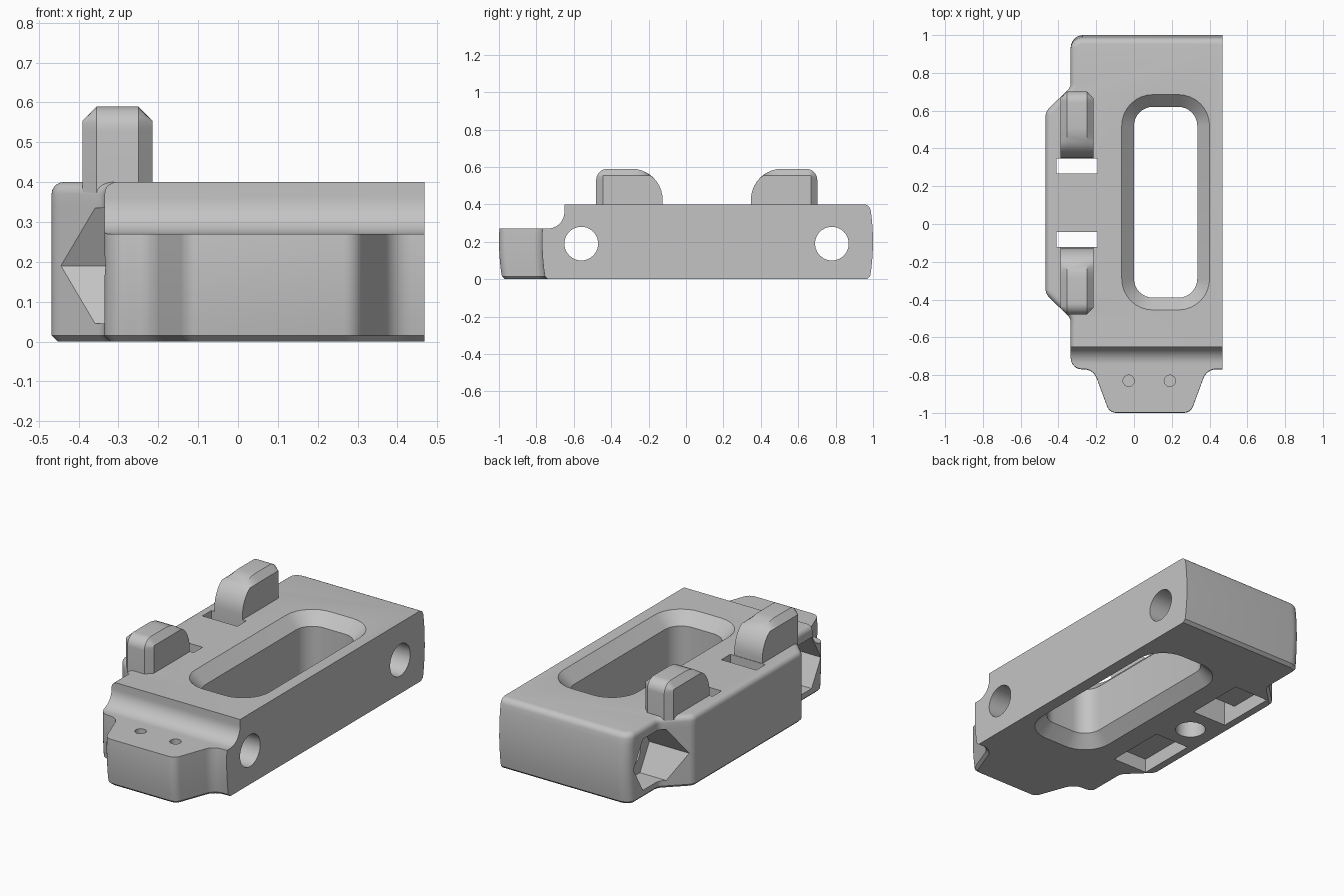
import bpy, bmesh, math
from mathutils import Vector

if "Cube" in bpy.data.objects:
    bpy.data.objects.remove(bpy.data.objects["Cube"], do_unlink=True)

grey = bpy.data.materials.new("plain grey")
grey.use_nodes = True
grey.diffuse_color = (0.55, 0.55, 0.55, 1)
grey.node_tree.nodes["Principled BSDF"].inputs["Base Color"].default_value = (0.55, 0.55, 0.55, 1)


def fillet(corners, steps=6):
    """Round each (x, y, radius) corner of a closed polygon."""
    out, n = [], len(corners)
    for i, (x, y, r) in enumerate(corners):
        p = Vector((x, y))
        if r == 0:
            out.append(p)
            continue
        a = (Vector(corners[i - 1][:2]) - p).normalized()
        b = (Vector(corners[(i + 1) % n][:2]) - p).normalized()
        half = a.angle(b) / 2
        centre = p + (a + b).normalized() * (r / math.sin(half))
        start = p + a * (r / math.tan(half)) - centre
        end = p + b * (r / math.tan(half)) - centre
        sweep = start.angle_signed(end)
        for k in range(steps + 1):
            t = -sweep * k / steps
            c, s = math.cos(t), math.sin(t)
            out.append(centre + Vector((start.x * c - start.y * s, start.x * s + start.y * c)))
    return out


def loft(name, rings):
    """Closed solid through rings that have equal point counts."""
    bm = bmesh.new()
    vs = [[bm.verts.new(p) for p in ring] for ring in rings]
    n = len(rings[0])
    bm.faces.new(vs[0])
    bm.faces.new(vs[-1])
    for lo, hi in zip(vs, vs[1:]):
        for i in range(n):
            j = (i + 1) % n
            bm.faces.new((lo[i], lo[j], hi[j], hi[i]))
    bmesh.ops.remove_doubles(bm, verts=bm.verts, dist=0.0002)
    bmesh.ops.recalc_face_normals(bm, faces=bm.faces)
    me = bpy.data.meshes.new(name)
    bm.to_mesh(me)
    bm.free()
    me.materials.append(grey)
    ob = bpy.data.objects.new(name, me)
    bpy.context.collection.objects.link(ob)
    return ob


def activate(ob):
    for o in bpy.context.selected_objects:
        o.select_set(False)
    ob.select_set(True)
    bpy.context.view_layer.objects.active = ob


def cut(ob, cutter):
    cutter.hide_render = True
    activate(ob)
    mod = ob.modifiers.new("cut", "BOOLEAN")
    mod.operation = "DIFFERENCE"
    mod.solver = "EXACT"
    mod.object = cutter
    bpy.ops.object.modifier_apply(modifier=mod.name)
    bpy.data.objects.remove(cutter, do_unlink=True)


def circle(a, b, r, n):
    return [(a + r * math.cos(math.tau * k / n), b + r * math.sin(math.tau * k / n)) for k in range(n)]


def prism_x(name, pts, x0, x1):
    return loft(name, [[(x, p[0], p[1]) for p in pts] for x in (x0, x1)])


def prism_z(name, pts, z0, z1):
    return loft(name, [[(p[0], p[1], z) for p in pts] for z in (z0, z1)])


def box(name, x0, x1, y0, y1, z0, z1):
    return prism_z(name, [(x0, y0), (x1, y0), (x1, y1), (x0, y1)], z0, z1)


# Main block: plan outline with side bulge and front tongue
RIGHT, MID_Y = 0.468, 0.113
outline = fillet([
    (RIGHT, 1, 0), (-0.335, 1, 0.065), (-0.335, 0.725, 0.05), (-0.468, 0.595, 0.06),
    (-0.468, -0.37, 0.06), (-0.335, -0.5, 0.05), (-0.335, -0.77, 0.06), (-0.215, -0.77, 0.07),
    (-0.13, -1, 0.05), (0.3, -1, 0.05), (0.385, -0.77, 0.07), (RIGHT, -0.77, 0)])


def block_ring(z, inset):
    ring, n = [], len(outline)
    bow = 0.018 * ((z - 0.2) / 0.2) ** 2
    for i, p in enumerate(outline):
        d1 = (p - outline[i - 1]).normalized()
        d2 = (outline[(i + 1) % n] - p).normalized()
        inward = Vector((-d1.y - d2.y, d1.x + d2.x)).normalized()
        q = p + inward * inset / max(0.5, inward.dot(Vector((-d1.y, d1.x))))
        if p.x > RIGHT - 0.001:
            q.x = RIGHT
        q.y -= bow * min(1, max(0, (p.y - 0.9) / 0.1))
        q.y += bow * min(1, max(0, (-0.7 - p.y) / 0.07))
        ring.append((q.x, q.y, z))
    return ring


R = 0.03
levels = [(0, 0.015), (0.015, 0)] + [(0.06 * k, 0) for k in range(1, 6)] + [(0.34, 0)]
for k in range(6):
    t = math.pi / 2 * k / 5
    levels.append((0.4 - R + R * math.sin(t), R - R * math.cos(t)))
body = loft("main_block", [block_ring(z, d) for z, d in levels])

# Step down to the tongue with a concave fillet
step = fillet([(-1.2, 0.27, 0), (-0.65, 0.27, 0.09), (-0.65, 0.5, 0), (-1.2, 0.5, 0)], 10)
cut(body, prism_x("step_cutter", step, -0.6, 0.6))


# Long window, chamfered at top and bottom
def window_ring(z, grow):
    x0, x1, y0, y1 = -grow, 0.335 + grow, -0.39 - grow, 0.62 + grow
    r = 0.1 + grow
    return [(p.x, p.y, z) for p in fillet([(x0, y0, r), (x1, y0, r), (x1, y1, r), (x0, y1, r)], 8)]


cut(body, loft("window_cutter", [window_ring(z, g) for z, g in
                                 ((-0.01, 0.075), (0.065, 0), (0.335, 0), (0.41, 0.075))]))

# Cross bolt holes with hexagonal nut pockets on the bulged side
for y in (-0.56, 0.78):
    cut(body, prism_x("bolt_cutter", circle(y, 0.19, 0.09, 40), -0.6, 0.6))
    cut(body, prism_x("nut_cutter", circle(y, 0.19, 0.167, 6), -0.6, -0.2))

# Slots beside the hooks, with recesses underneath
for s in (-1, 1):
    for name, far, top in (("slot_cutter", 0.235, 0.5), ("recess_cutter", 0.505, 0.08)):
        ya, yb = sorted((MID_Y + s * 0.155, MID_Y + s * far))
        cut(body, box(name, -0.41, -0.192, ya, yb, -0.1, top))

# Blind holes: one underneath, two in the tongue
cut(body, prism_z("under_hole_cutter", circle(-0.3, MID_Y, 0.08, 32), -0.1, 0.15))
for x in (-0.028, 0.19):
    cut(body, prism_z("peg_hole_cutter", circle(x, -0.83, 0.03, 24), 0.15, 0.35))

# Hooks: rounded side profile, chamfered on the top and outer end
profile = fillet([(0.125, 0.36, 0), (0.48, 0.36, 0), (0.48, 0.59, 0.06), (0.125, 0.59, 0.165)], 10)
for name, s, centre in (("front_hook", -1, 0), ("back_hook", 1, 0.222)):
    rings = []
    for x, chamfered in ((-0.39, True), (-0.355, False), (-0.25, False), (-0.215, True)):
        ring = []
        for p in profile:
            y = min(p.x, 0.445) if chamfered else p.x
            z = min(p.y, 0.555) if chamfered else p.y
            ring.append((x, centre + s * y, z))
        rings.append(ring)
    hook = loft(name, rings)
    activate(hook)
    bpy.ops.object.shade_smooth_by_angle(angle=math.radians(25))

activate(body)
bpy.ops.object.shade_smooth_by_angle(angle=math.radians(28))
